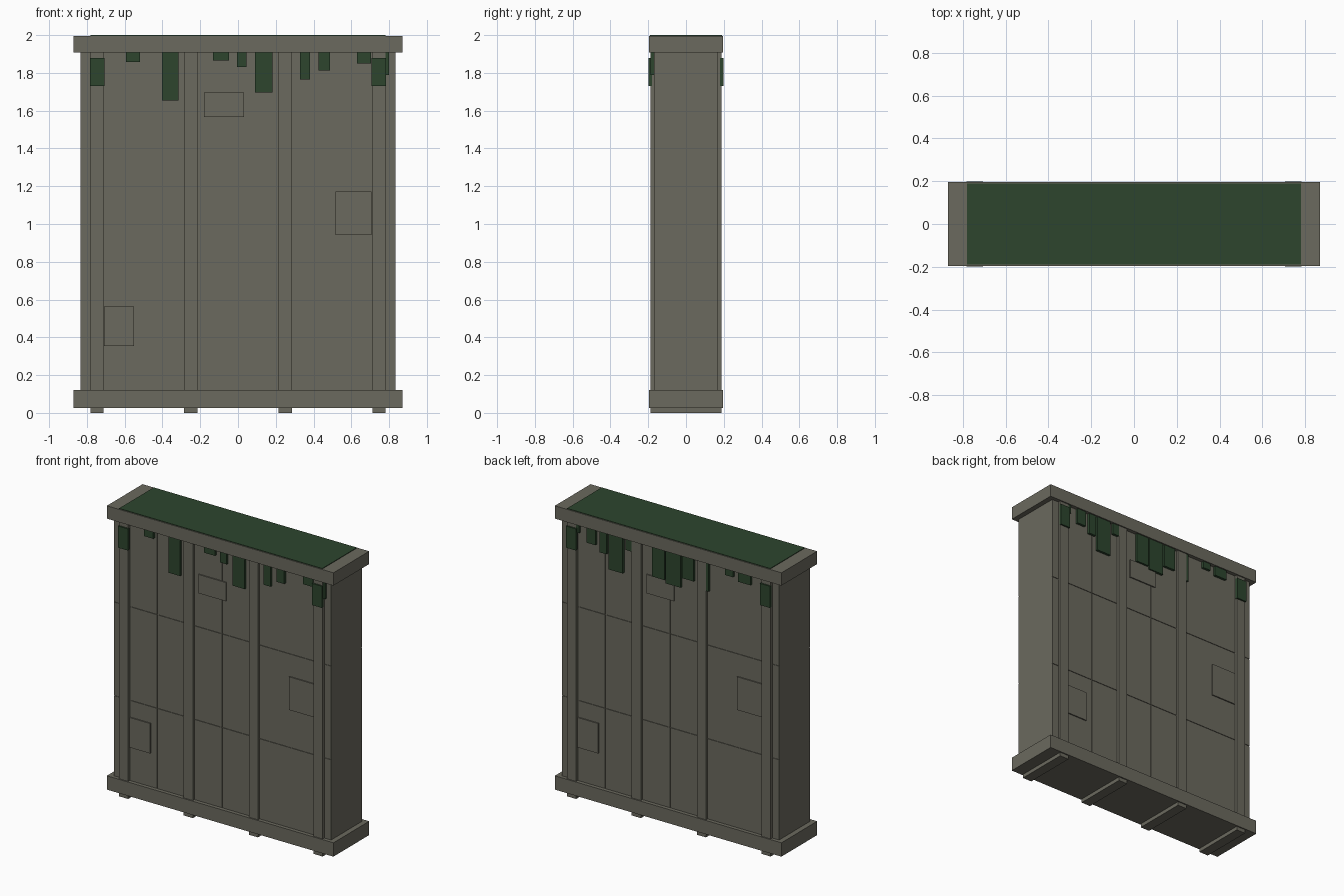
import bpy, bmesh

if "Cube" in bpy.data.objects:
    bpy.data.objects.remove(bpy.data.objects["Cube"])


def material(name, rgb):
    m = bpy.data.materials.new(name)
    m.diffuse_color = (*rgb, 1)
    m.use_nodes = True
    m.node_tree.nodes["Principled BSDF"].inputs["Base Color"].default_value = m.diffuse_color
    return m


STONE = material("grey_stone", (0.147, 0.142, 0.112))
MOSS = material("dark_moss", (0.026, 0.060, 0.027))


def boxes(name, mat, spans):
    """One object made of boxes given as (x0, x1, y0, y1, z0, z1)."""
    bm = bmesh.new()
    for x0, x1, y0, y1, z0, z1 in spans:
        v = bmesh.ops.create_cube(bm, size=1)["verts"]
        bmesh.ops.scale(bm, vec=(x1 - x0, y1 - y0, z1 - z0), verts=v)
        bmesh.ops.translate(bm, vec=((x0 + x1) / 2, (y0 + y1) / 2, (z0 + z1) / 2), verts=v)
    me = bpy.data.meshes.new(name)
    bm.to_mesh(me)
    bm.free()
    me.materials.append(mat)
    ob = bpy.data.objects.new(name, me)
    bpy.context.collection.objects.link(ob)
    return ob


def side(s, x0, x1, d0, d1, z0, z1):
    """Box on the front (s=-1) or back (s=1); d is distance from the middle."""
    return (x0, x1, min(s * d0, s * d1), max(s * d0, s * d1), z0, z1)


# Wall core
boxes("wall_core", STONE, [(-0.834, 0.834, -0.166, 0.166, 0.06, 1.95)])

# Facing slabs with thin seams
xs = [-0.834, -0.5, 0.0, 0.5, 0.834]
zs = [0.06, 0.68, 1.33, 1.95]
g = 0.002
slabs = []
for s in (-1, 1):
    for i in range(4):
        for j in range(3):
            slabs.append(side(s, xs[i] + (g if i else 0), xs[i + 1] - (g if i < 3 else 0),
                              0.15, 0.17, zs[j] + g, zs[j + 1] - g))
boxes("facing_slabs", STONE, slabs)

# Base and top rails
boxes("base_rail", STONE, [(-0.87, 0.87, -0.196, 0.196, 0.026, 0.122)])
boxes("top_rail", STONE, [(-0.87, 0.87, -0.196, 0.196, 1.907, 1.996)])

# Ribs running through the wall, forming feet underneath
boxes("ribs", STONE, [(x - 0.035, x + 0.035, -0.188, 0.188, 0, 1.99)
                      for x in (-0.747, -0.25, 0.25, 0.747)])

# Raised repair plates, the back a half-turn of the front
plates = [(-0.71, -0.55, 0.355, 0.563), (-0.18, 0.032, 1.567, 1.697), (0.517, 0.706, 0.943, 1.173)]
for s, name in ((-1, "front_plates"), (1, "back_plates")):
    boxes(name, STONE, [side(s, min(-s * a, -s * b), max(-s * a, -s * b), 0.16, 0.178, c, d)
                        for a, b, c, d in plates])

# Moss on top
boxes("moss_cap", MOSS, [(-0.78, 0.78, -0.19, 0.19, 1.985, 2.0)])

# Hanging moss strips (x0, x1, bottom)
front = [(-0.592, -0.52, 1.857), (-0.402, -0.315, 1.653), (-0.132, -0.047, 1.865),
         (-0.006, 0.044, 1.83), (0.09, 0.182, 1.695), (0.327, 0.381, 1.765),
         (0.426, 0.486, 1.812), (0.63, 0.705, 1.85), (0.74, 0.80, 1.79)]
back = [(0.565, 0.633, 1.80), (0.48, 0.535, 1.76), (0.355, 0.465, 1.66),
        (0.27, 0.335, 1.83), (0.035, 0.13, 1.70), (-0.09, 0.025, 1.68),
        (-0.19, -0.10, 1.75), (-0.305, -0.22, 1.71), (-0.49, -0.43, 1.86),
        (-0.625, -0.53, 1.84), (0.69, 0.715, 1.85)]
for s, name, strips in ((-1, "front_moss", front), (1, "back_moss", back)):
    boxes(name, MOSS, [side(s, a, b, 0.16, 0.187, z, 1.92) for a, b, z in strips])

# Moss patches on the outer ribs
boxes("rib_moss", MOSS, [side(s, x - 0.038, x + 0.038, 0.18, 0.199, 1.73, 1.88)
                         for s in (-1, 1) for x in (-0.745, 0.745)])
